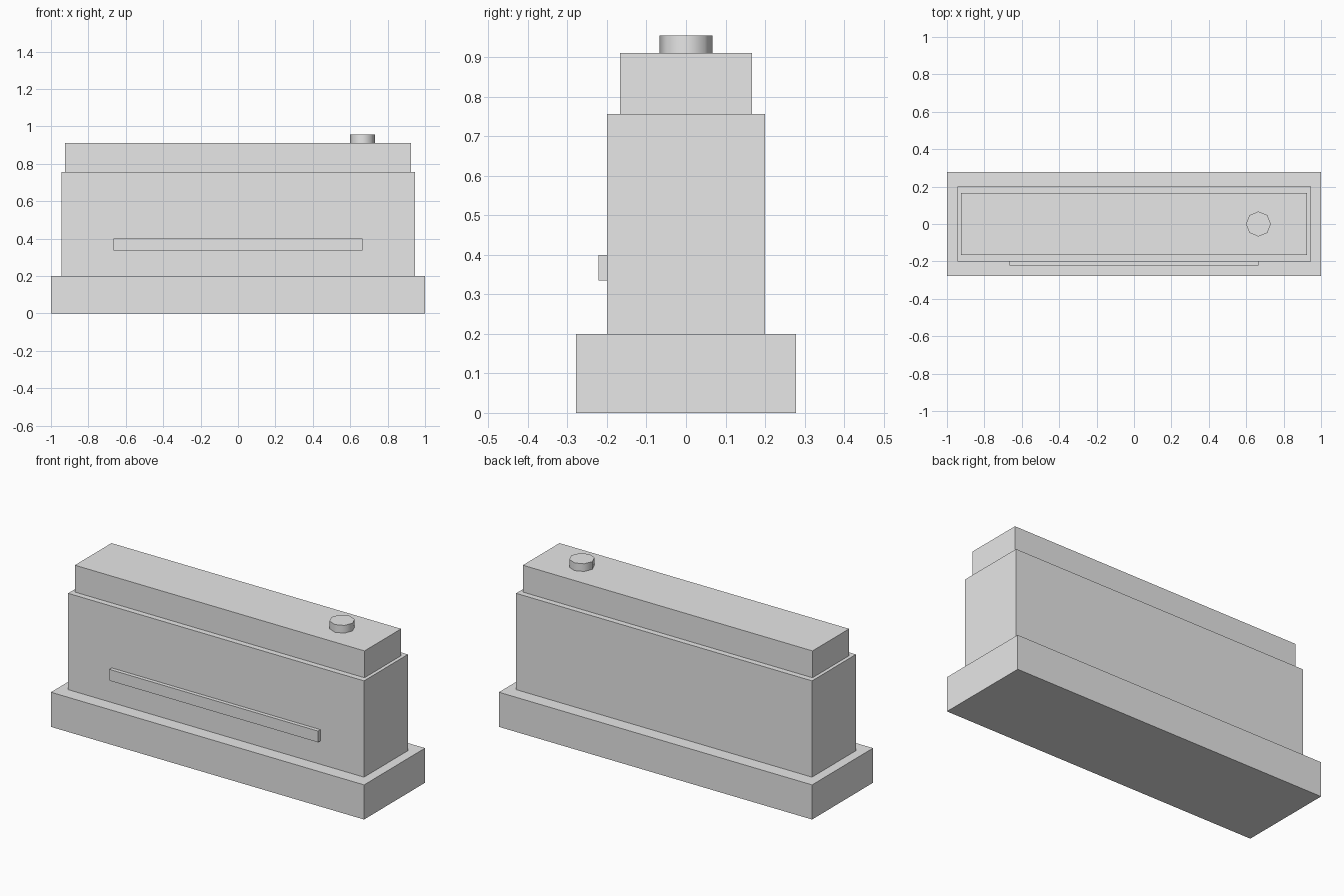
import bpy

# Remove the default object
cube = bpy.data.objects.get("Cube")
if cube:
    bpy.data.objects.remove(cube, do_unlink=True)

# Single plain colour
grey = bpy.data.materials.new("light_grey")
grey.use_nodes = True
colour = (0.8, 0.8, 0.8, 1.0)
grey.diffuse_color = colour
grey.node_tree.nodes["Principled BSDF"].inputs["Base Color"].default_value = colour


def box(name, width, y_front, y_back, z_low, z_high):
    """Box centred on x, spanning the given depth and height."""
    bpy.ops.mesh.primitive_cube_add(
        size=1, location=(0, (y_front + y_back) / 2, (z_low + z_high) / 2))
    obj = bpy.context.object
    obj.name = name
    obj.scale = (width, y_back - y_front, z_high - z_low)
    bpy.ops.object.transform_apply(location=False, rotation=False, scale=True)
    obj.data.materials.append(grey)
    return obj


# Stepped casing: plinth, main body, narrower lid
box("base", 2.0, -0.278, 0.278, 0.0, 0.2)
box("body", 1.89, -0.2, 0.2, 0.2, 0.756)
box("lid", 1.85, -0.167, 0.167, 0.756, 0.911)

# Raised rail across the front
box("front_rail", 1.333, -0.222, -0.2, 0.335, 0.4)

# Round knob on the lid
bpy.ops.mesh.primitive_cylinder_add(
    vertices=8, radius=0.067, depth=0.045, location=(0.665, 0, 0.933))
knob = bpy.context.object
knob.name = "knob"
knob.data.materials.append(grey)
bpy.ops.object.shade_smooth_by_angle(angle=0.9)
